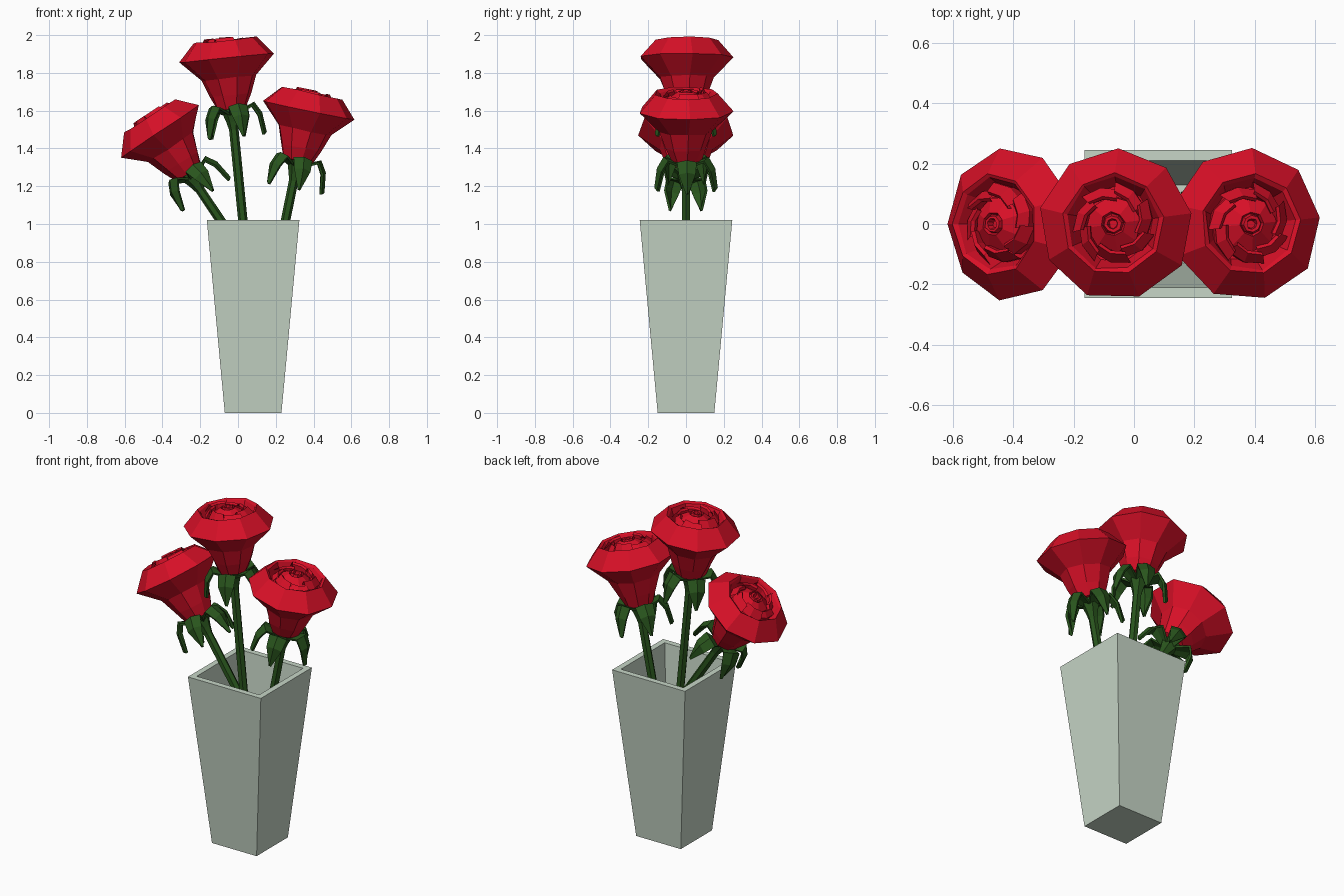
import bpy, bmesh, math, random
from mathutils import Matrix, Vector

if "Cube" in bpy.data.objects:
    bpy.data.objects.remove(bpy.data.objects["Cube"])

random.seed(4)


def material(name, colour):
    m = bpy.data.materials.new(name)
    m.diffuse_color = colour
    m.use_nodes = True
    m.node_tree.nodes["Principled BSDF"].inputs["Base Color"].default_value = m.diffuse_color
    return m


RED = material("petal_red", (0.68, 0.005, 0.02, 1))
GREEN = material("leaf_green", (0.022, 0.09, 0.012, 1))
PALE = material("pale_ceramic", (0.57, 0.67, 0.57, 1))


def make_object(name, bm, mat, matrix=None):
    bmesh.ops.recalc_face_normals(bm, faces=bm.faces)
    mesh = bpy.data.meshes.new(name)
    bm.to_mesh(mesh)
    bm.free()
    mesh.materials.append(mat)
    ob = bpy.data.objects.new(name, mesh)
    bpy.context.collection.objects.link(ob)
    if matrix is not None:
        ob.matrix_world = matrix
    return ob


def lathe(bm, profile, sides, offset=0.0, jitter=0.0, cap_start=False, cap_end=False):
    """Stack of polygon rings through (radius, z) points."""
    rings = []
    for r, z in profile:
        ring = []
        for i in range(sides):
            a = math.radians(offset) + math.tau * i / sides
            rr = r + random.uniform(-jitter, jitter)
            ring.append(bm.verts.new((rr * math.cos(a), rr * math.sin(a),
                                      z + random.uniform(-jitter, jitter))))
        rings.append(ring)
    for a, b in zip(rings, rings[1:]):
        for i in range(sides):
            j = (i + 1) % sides
            bm.faces.new((a[i], a[j], b[j], b[i]))
    if cap_start:
        bm.faces.new(rings[0][::-1])
    if cap_end:
        bm.faces.new(rings[-1])


# Vase: hollow square taper
q = math.sqrt(2)
bm = bmesh.new()
lathe(bm, [(0.15 * q, 0), (0.245 * q, 1.02), (0.21 * q, 1.02), (0.13 * q, 0.025)],
      4, 45, cap_start=True, cap_end=True)
make_object("vase", bm, PALE, Matrix.Translation((0.08, 0, 0)))


def rose(tag, centre, tilt, offset, stem_length):
    """Rose whose widest petal ring is at centre; tilt leans it along x."""
    place = Matrix.Translation(centre) @ Matrix.Rotation(math.radians(tilt), 4, 'Y')

    # Outer petals: flared cup with a folded-in rim
    bm = bmesh.new()
    lathe(bm, [(0.08, -0.27), (0.11, -0.2), (0.145, -0.105), (0.255, 0.0),
               (0.168, 0.095), (0.155, 0.085), (0.125, 0.02)],
          9, offset, 0.004, cap_start=True, cap_end=True)
    make_object("outer_petals_" + tag, bm, RED, place)

    # Middle petals: separate overlapping curled plates
    bm = bmesh.new()
    for i in range(7):
        a0 = math.radians(offset + 360 * i / 7)
        top = 0.095 + random.uniform(-0.008, 0.018)
        rows = []
        for r, z in [(0.125, 0.0), (0.128, 0.065), (0.098, top), (0.088, top - 0.01), (0.09, 0.0)]:
            rows.append([bm.verts.new(((r + 0.012 * k) * math.cos(a0 + k * 0.5),
                                       (r + 0.012 * k) * math.sin(a0 + k * 0.5), z))
                         for k in (-1, 0, 1)])
        for a, b in zip(rows, rows[1:]):
            for k in (0, 1):
                bm.faces.new((a[k], a[k + 1], b[k + 1], b[k]))
    make_object("middle_petals_" + tag, bm, RED, place)

    # Bud: domed heart with a small open centre
    bm = bmesh.new()
    lathe(bm, [(0.095, 0.0), (0.092, 0.07), (0.04, 0.105), (0.034, 0.09), (0.028, 0.11),
               (0.018, 0.11), (0.014, 0.085)], 8, offset, 0.002, cap_start=True, cap_end=True)
    make_object("bud_" + tag, bm, RED, place)

    # Sepals: five creased leaves arching out and drooping
    bm = bmesh.new()
    path = [(0.035, -0.29, 0.022), (0.12, -0.25, 0.05), (0.152, -0.305, 0.042), (0.166, -0.41, 0.003)]
    for i in range(5):
        spin = Matrix.Rotation(math.tau * i / 5 + random.uniform(-0.1, 0.1), 3, 'Z')
        rows = [[bm.verts.new(spin @ Vector((r - 0.012 * abs(s), s * w, z - 0.012 * abs(s))))
                 for s in (-1, 0, 1)] for r, z, w in path]
        for a, b in zip(rows, rows[1:]):
            for k in (0, 1):
                bm.faces.new((a[k], a[k + 1], b[k + 1], b[k]))
    leaves = make_object("sepals_" + tag, bm, GREEN, place)
    solid = leaves.modifiers.new("thickness", 'SOLIDIFY')
    solid.thickness = 0.014
    solid.offset = 0

    # Stem with flared calyx
    bm = bmesh.new()
    lathe(bm, [(0.025, -0.28 - stem_length), (0.025, -0.38), (0.035, -0.34), (0.06, -0.265)],
          6, 0, cap_start=True, cap_end=True)
    make_object("stem_" + tag, bm, GREEN, place)


rose("left", (-0.41, 0, 1.495), -33.7, 20, 0.7)
rose("centre", (-0.06, 0, 1.878), -5.7, 8, 1.5)
rose("right", (0.37, 0, 1.60), 11.5, 5, 1.2)
